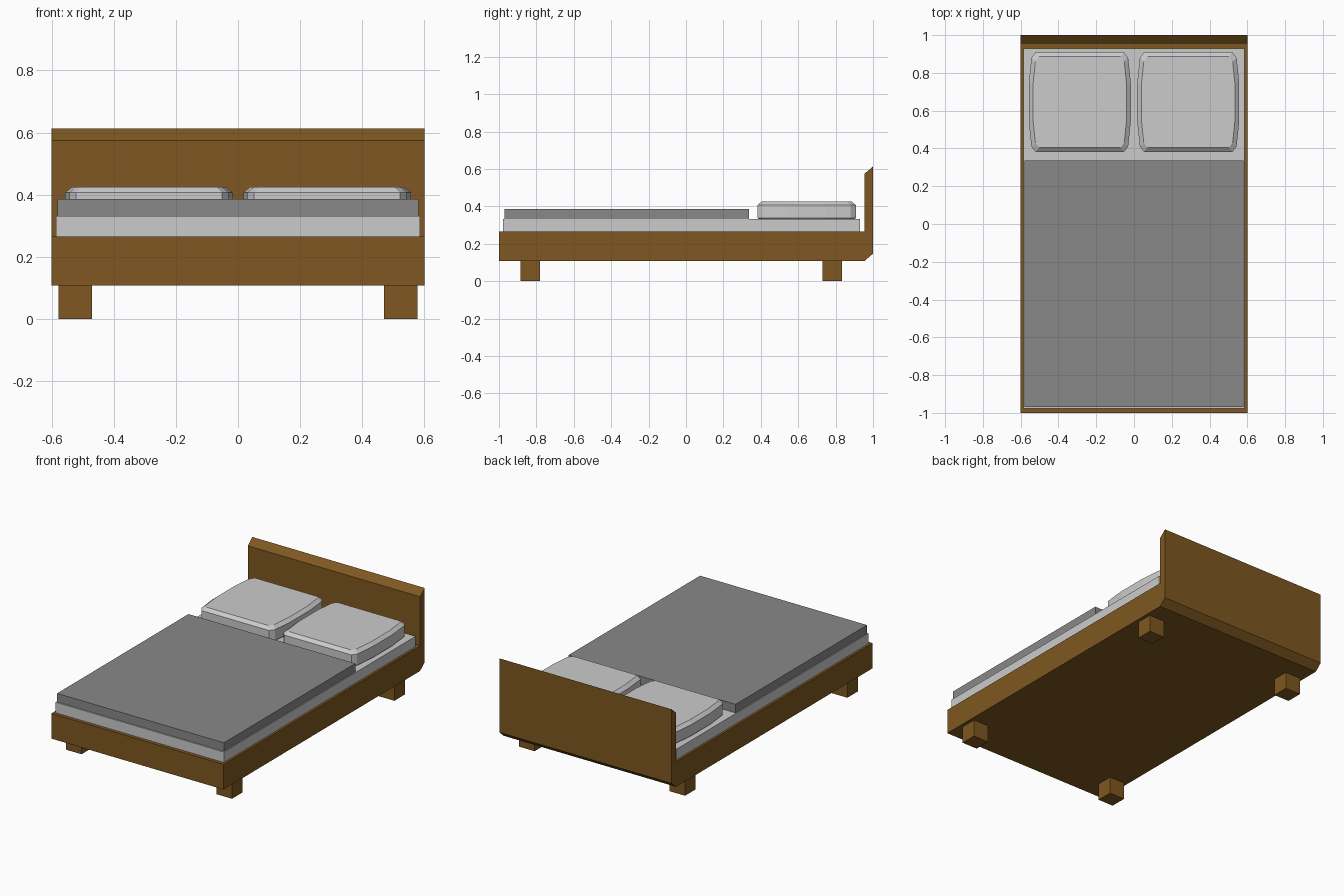
import bpy, bmesh

if "Cube" in bpy.data.objects:
    bpy.data.objects.remove(bpy.data.objects["Cube"])


def material(name, color):
    m = bpy.data.materials.new(name)
    m.diffuse_color = (*color, 1)
    m.use_nodes = True
    m.node_tree.nodes["Principled BSDF"].inputs["Base Color"].default_value = m.diffuse_color
    return m


def loft(name, rings, mat=None):
    """Solid skinned through matching rings of 3D points, capped at both ends."""
    bm = bmesh.new()
    loops = [[bm.verts.new(p) for p in ring] for ring in rings]
    n = len(loops[0])
    for a, b in zip(loops, loops[1:]):
        for i in range(n):
            j = (i + 1) % n
            bm.faces.new((a[i], a[j], b[j], b[i]))
    bm.faces.new(loops[0][::-1])
    bm.faces.new(loops[-1])
    bmesh.ops.recalc_face_normals(bm, faces=bm.faces)
    me = bpy.data.meshes.new(name)
    bm.to_mesh(me)
    bm.free()
    ob = bpy.data.objects.new(name, me)
    bpy.context.collection.objects.link(ob)
    if mat:
        me.materials.append(mat)
    return ob


def box(name, x, y, z, mat=None):
    ring = [(x[0], y[0]), (x[1], y[0]), (x[1], y[1]), (x[0], y[1])]
    return loft(name, [[(*p, h) for p in ring] for h in z], mat)


wood = material("dark_wood", (0.21, 0.097, 0.015))
cloth = material("dark_cloth", (0.25, 0.25, 0.25))

# Bed frame and headboard: one side profile (y, z) swept across the width
profile = [(-1, 0.108), (0.955, 0.108), (1, 0.147), (1, 0.613),
           (0.955, 0.575), (0.955, 0.266), (-1, 0.266)]
loft("frame_with_headboard", [[(x, y, z) for y, z in profile] for x in (-0.6, 0.6)], wood)

# Four block legs
for side, x in (("left", (-0.578, -0.47)), ("right", (0.47, 0.578))):
    for end, y in (("front", (-0.885, -0.78)), ("back", (0.73, 0.835))):
        box(f"{end}_{side}_leg", x, y, (0, 0.108), wood)

# Mattress and blanket
box("mattress", (-0.586, 0.586), (-0.978, 0.93), (0.266, 0.332))
box("blanket", (-0.581, 0.581), (-0.97, 0.337), (0.332, 0.386), cloth)


# Pillows: chamfered corners, sides bulging gently in plan, bevelled rims
def pillow_ring(cx, cy, inset, z):
    quarter = [(0.235, -0.263), (0.256, -0.235), (0.27, -0.1)]
    right = quarter + [(x, -y) for x, y in reversed(quarter)]
    outline = right + [(-x, -y) for x, y in right]
    sx, sy = 1 - inset / 0.27, 1 - inset / 0.263
    return [(cx + x * sx, cy + y * sy, z) for x, y in outline]


levels = [(0.008, 0.33), (0, 0.338), (0, 0.407), (0.022, 0.425)]
for side, cx in (("left", -0.287), ("right", 0.287)):
    loft(f"{side}_pillow", [pillow_ring(cx, 0.645, i, z) for i, z in levels])
